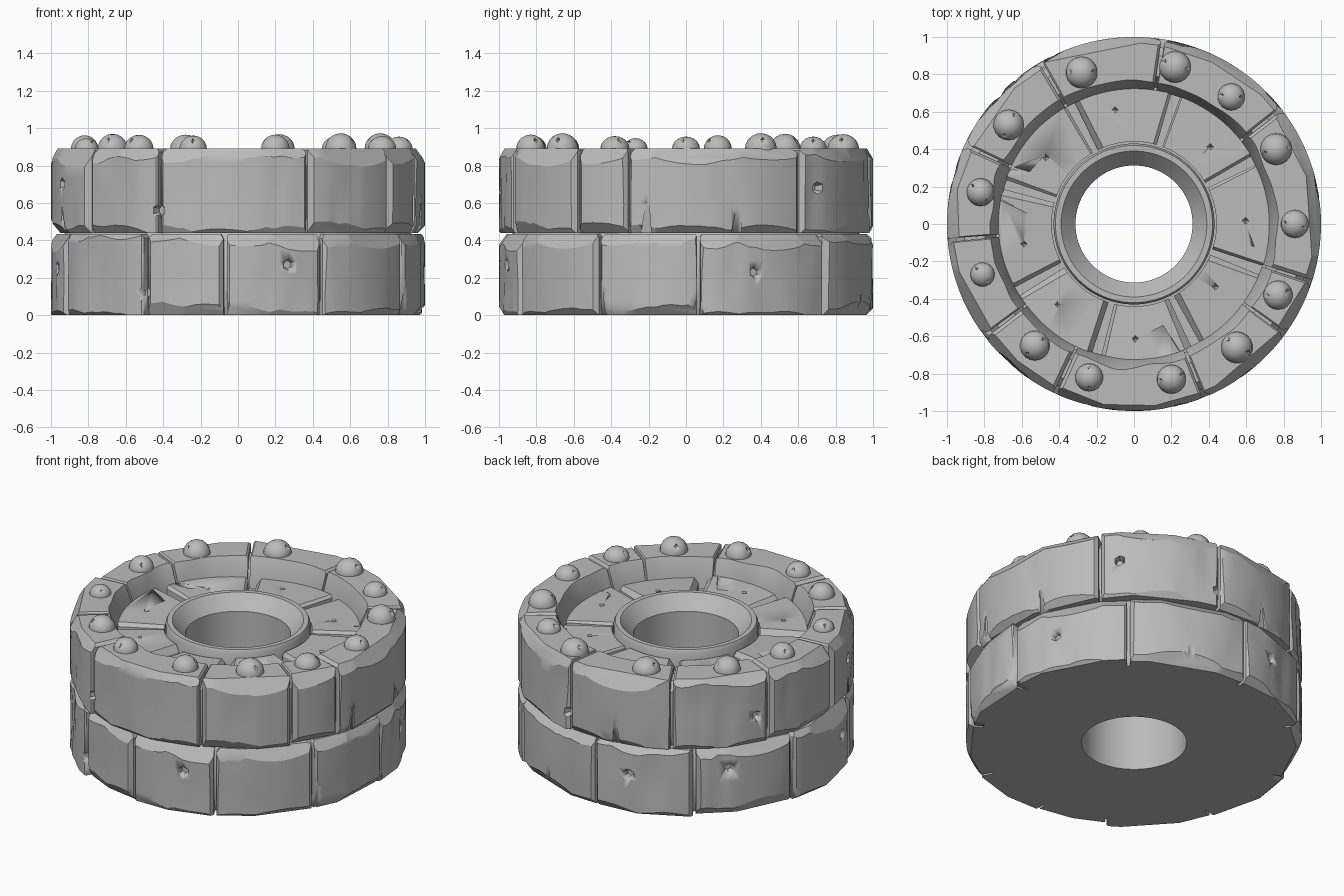
import bpy, bmesh, random
from math import radians, cos, sin, pi, tau
from mathutils import Vector, Matrix, noise

random.seed(7)
rnd = random.uniform
if "Cube" in bpy.data.objects:
    bpy.data.objects.remove(bpy.data.objects["Cube"], do_unlink=True)

GREY = (0.5, 0.5, 0.5, 1)
stone = bpy.data.materials.new("grey stone")
stone.use_nodes = True
stone.diffuse_color = GREY
stone.node_tree.nodes["Principled BSDF"].inputs["Base Color"].default_value = GREY


def polar(a, r=1.0, z=0.0):
    return Vector((r * cos(a), r * sin(a), z))


def finish(name, bm, smooth=30):
    bmesh.ops.recalc_face_normals(bm, faces=bm.faces)
    mesh = bpy.data.meshes.new(name)
    bm.to_mesh(mesh)
    bm.free()
    ob = bpy.data.objects.new(name, mesh)
    bpy.context.collection.objects.link(ob)
    mesh.materials.append(stone)
    bpy.ops.object.select_all(action='DESELECT')
    ob.select_set(True)
    bpy.context.view_layer.objects.active = ob
    bpy.ops.object.shade_smooth_by_angle(angle=radians(smooth))
    return ob


def carve(ob, cutter_bm):
    cutter = finish("cutter", cutter_bm)
    cutter.hide_render = True
    mod = ob.modifiers.new("carve", 'BOOLEAN')
    mod.object, mod.operation, mod.solver = cutter, 'DIFFERENCE', 'EXACT'
    bpy.context.view_layer.objects.active = ob
    bpy.ops.object.modifier_apply(modifier=mod.name)
    bpy.data.objects.remove(cutter, do_unlink=True)


def slice_off(bm, point, normal):
    """Cut away everything on the normal side of a plane and cap the cut."""
    cut = bmesh.ops.bisect_plane(bm, geom=bm.verts[:] + bm.edges[:] + bm.faces[:], dist=1e-5,
                                 plane_co=point, plane_no=normal, clear_outer=True)
    edges = [e for e in cut["geom_cut"] if isinstance(e, bmesh.types.BMEdge)]
    if edges:
        bmesh.ops.holes_fill(bm, edges=edges, sides=0)


def cone(bm, at, axis, r1, r2, depth, sides, squash=1.0):
    turn = axis.to_track_quat('Z', 'Y').to_matrix().to_4x4()
    bmesh.ops.create_cone(bm, segments=sides, radius1=r1, radius2=r2, depth=depth, cap_ends=True,
                          matrix=Matrix.Translation(at) @ turn @ Matrix.Diagonal((squash, 1, 1, 1)))


def sector(profile, a0, a1, rough=0.0, inner_rough=0.0):
    """Sweep a closed (radius, height) section from one angle to another."""
    bm = bmesh.new()
    steps = max(6, int((a1 - a0) / radians(2.5)))
    rows = []
    for i in range(steps + 1):
        a = a0 + (a1 - a0) * i / steps
        row = []
        for r, z in profile:
            if r > 0.99:
                n = noise.noise(polar(a, 5, z * 2)) + 0.5 * noise.noise(polar(a, 16, z * 2))
                r -= rough * max(0.0, n)
            elif 0.75 < r < 0.8:
                r += inner_rough * noise.noise(polar(a, 4, 3))
            row.append(bm.verts.new(polar(a, r, z)))
        rows.append(row)
    count = len(profile)
    for lo, hi in zip(rows, rows[1:]):
        for j in range(count):
            k = (j + 1) % count
            bm.faces.new((lo[j], lo[k], hi[k], hi[j]))
    bm.faces.new(rows[0])
    bm.faces.new(rows[-1])
    return bm


def chamfer_ends(bm, a0, a1, r, top, lo, hi):
    """Break the upper edges at both ends of a block."""
    for a, side in ((a0, -1), (a1, 1)):
        tangent = polar(a + side * pi / 2)
        w = rnd(lo, hi)
        slice_off(bm, polar(a, r, top) - tangent * w, tangent + Vector((0, 0, rnd(0.6, 1.1))))


def append(target, bm):
    mesh = bpy.data.meshes.new("temp")
    bm.to_mesh(mesh)
    bm.free()
    target.from_mesh(mesh)
    bpy.data.meshes.remove(mesh)


def spans(joints, gap):
    joints = sorted(radians(j % 360) for j in joints)
    for a, b in zip(joints, joints[1:] + [joints[0] + tau]):
        yield a + gap, b - gap


def tier(joints, bottom, top, section):
    """A ring of worn blocks, chipped along the outer edges."""
    ring = bmesh.new()
    for a0, a1 in spans(joints, 0.009):
        bm = sector(section, a0, a1, rough=0.022, inner_rough=0.03)
        for z, up in ((top, 1), (bottom, -1)):
            a = a0 + rnd(0.0, 0.12)
            while a < a1:
                inset = rnd(0.03, 0.065) if up > 0 else rnd(0.02, 0.055)
                tilt = radians(rnd(28, 48))
                slice_off(bm, polar(a, 1 - inset, z), polar(a, cos(tilt), up * sin(tilt)))
                a += rnd(0.26, 0.42)
        for a, side in ((a0, -1), (a1, 1)):
            w = rnd(0.008, 0.03)
            slice_off(bm, polar(a - side * w), polar(a + side * pi / 4))
        chamfer_ends(bm, a0, a1, 0.9, top, 0.004, 0.02)
        append(ring, bm)
    return ring


def wall(z0, z1):
    return [(1.0, z0 + (z1 - z0) * i / 6) for i in range(7)]


# Core with bore, recessed bed and chamfered hub
core_section = [(0.313, 0), (0.915, 0), (0.955, 0.09), (0.955, 0.37), (0.925, 0.44), (0.955, 0.52),
                (0.955, 0.8), (0.91, 0.85), (0.8, 0.85), (0.74, 0.7), (0.43, 0.7), (0.43, 0.81),
                (0.42, 0.83), (0.39, 0.83), (0.313, 0.74)]
bm = bmesh.new()
seg = 96
rings = [[bm.verts.new(polar(tau * i / seg, r, z)) for r, z in core_section] for i in range(seg)]
for i in range(seg):
    a, b = rings[i], rings[(i + 1) % seg]
    for j in range(len(core_section)):
        k = (j + 1) % len(core_section)
        bm.faces.new((a[j], a[k], b[k], b[j]))
finish("hub_and_core", bm)

# Upper and lower rings of blocks
upper_bm = tier([81, 38, -18, -36, -68, -115, -143, -175, 155, 120], 0.44, 0.89,
                [(0.72, 0.44)] + wall(0.44, 0.89) + [(0.77, 0.89), (0.72, 0.765)])
lower_bm = tier([4, 48, 92, 128, 165, -158, -120, -94, -63, -28], 0, 0.435,
                [(0.8, 0)] + wall(0, 0.435) + [(0.8, 0.435)])
upper = finish("upper_block_ring", upper_bm)
lower = finish("lower_block_ring", lower_bm)

# Pits and cracks in the outer wall: angle, height
for ob, pits, cracks, base in (
        (upper, [(-115, 0.56), (-160, 0.7), (80, 0.55), (150, 0.62), (45, 0.68)], [-12, 16, 100, 200], 0.43),
        (lower, [(-74, 0.27), (-120, 0.12), (22, 0.23), (-75 + 180, 0.25), (-166, 0.25), (140, 0.3)],
         [-94, -27, 4, 70, 165], -0.01)):
    cut = bmesh.new()
    for deg, z in pits:
        out = polar(radians(deg))
        cone(cut, out * 0.99 + Vector((0, 0, z)), out, 0.022, 0.044, 0.07, 6)
    for deg in cracks:
        h = rnd(0.14, 0.22)
        cone(cut, polar(radians(deg), 1.0, base + h / 2), Vector((0.05, 0.05, 1)), 0.04, 0.002, h, 4)
    carve(ob, cut)

# Wedge stones on the recessed floor
floor_bm = bmesh.new()
cut = bmesh.new()
for a0, a1 in spans([72, 28, -20, -63, -106, -150, 163, 118], 0.035):
    bm = sector([(0.44, 0.68), (0.725, 0.68), (0.725, 0.79), (0.44, 0.79)], a0, a1)
    mid = (a0 + a1) / 2
    slice_off(bm, polar(mid, 0.58, 0.775), Vector((rnd(-0.06, 0.06), rnd(-0.06, 0.06), 1)))
    chamfer_ends(bm, a0, a1, 0.58, 0.775, 0.01, 0.035)
    append(floor_bm, bm)
    cone(cut, polar(mid + rnd(-0.1, 0.1), rnd(0.54, 0.64), 0.775), Vector((0, 0, 1)), 0.002, 0.035, 0.06, 4)
    edge = random.choice((a0 + 0.12, a1 - 0.12))
    cone(cut, polar(edge, 0.64, 0.78), -polar(edge + rnd(-0.4, 0.4)), 0.012, 0.001, 0.16, 3)
floor = finish("floor_wedges", floor_bm)
carve(floor, cut)

# Domed rivets with two notches each: x, y, radius
rivets = [(0.22, 0.84, 0.085), (-0.28, 0.81, 0.085), (0.52, 0.68, 0.073), (0.76, 0.4, 0.085),
          (0.86, 0, 0.075), (0.77, -0.38, 0.078), (0.55, -0.66, 0.085), (0.2, -0.83, 0.078),
          (-0.24, -0.82, 0.075), (-0.53, -0.65, 0.08), (-0.81, -0.27, 0.065), (-0.82, 0.17, 0.075),
          (-0.67, 0.53, 0.082)]
dome_bm = bmesh.new()
cut = bmesh.new()
for x, y, r in rivets:
    spot = Vector((x, y, 0.888))
    bmesh.ops.create_uvsphere(dome_bm, u_segments=18, v_segments=10, radius=r,
                              matrix=Matrix.Translation(spot) @ Matrix.Diagonal((1, 1, rnd(0.88, 1), 1)))
    turn = rnd(0, tau)
    for a in (turn, turn + pi + rnd(-0.4, 0.4)):
        cone(cut, spot + polar(a, r * 0.72, r * 0.6), -polar(a), r * 0.28, 0.001, r * 1.0, 4, 0.8)
domes = finish("rivets", dome_bm, 40)
carve(domes, cut)
